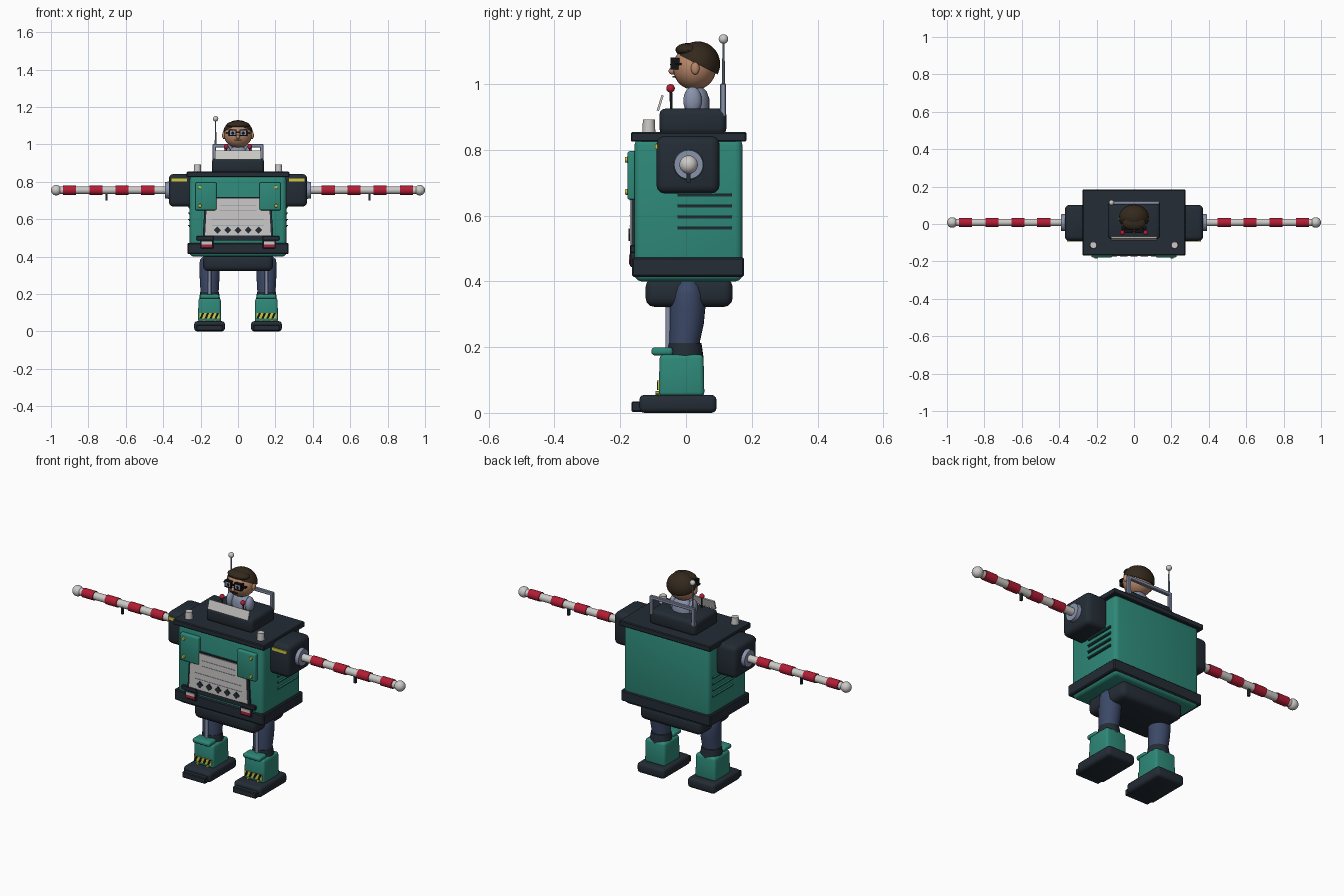
import bpy, bmesh, math
from mathutils import Vector, Matrix

if "Cube" in bpy.data.objects:
    bpy.data.objects.remove(bpy.data.objects["Cube"])


def mat(name, r, g, b):
    m = bpy.data.materials.new(name)
    m.diffuse_color = (r, g, b, 1)
    m.use_nodes = True
    m.node_tree.nodes["Principled BSDF"].inputs["Base Color"].default_value = m.diffuse_color
    return m


DARK = mat("charcoal", .017, .025, .035)
TEAL = mat("teal", .027, .25, .19)
BLUE = mat("denim blue", .045, .065, .135)
STEEL = mat("blue steel", .25, .29, .41)
WHITE = mat("light grey", .60, .59, .57)
RED = mat("red", .45, .012, .035)
YELLOW = mat("yellow", .62, .58, .05)
SKIN = mat("skin", .48, .24, .14)
HAIR = mat("dark brown", .034, .022, .012)
BLACK = mat("black", .006, .006, .008)


def finish(name, bm, m):
    bmesh.ops.recalc_face_normals(bm, faces=bm.faces)
    me = bpy.data.meshes.new(name)
    bm.to_mesh(me)
    bm.free()
    me.materials.append(m)
    ob = bpy.data.objects.new(name, me)
    bpy.context.collection.objects.link(ob)
    return ob


def box(name, m, x, y, z, bevel=0, taper=1, tilt=0, seg=3):
    """Box from (min, max) ranges; taper scales the top, tilt turns it about x."""
    bm = bmesh.new()
    bmesh.ops.create_cube(bm, size=1)
    for v in bm.verts:
        t = taper if v.co.z > 0 else 1
        v.co.x *= (x[1] - x[0]) * t
        v.co.y *= (y[1] - y[0]) * t
        v.co.z *= z[1] - z[0]
    if bevel:
        bmesh.ops.bevel(bm, geom=bm.edges[:], offset=bevel, segments=seg,
                        profile=.5, affect='EDGES')
    c = Vector([(a[0] + a[1]) / 2 for a in (x, y, z)])
    bm.transform(Matrix.Translation(c) @ Matrix.Rotation(tilt, 4, 'X'))
    return finish(name, bm, m)


def rod(name, m, a, b, r, r2=None, n=20):
    """Capped cylinder or cone from a to b."""
    a, b = Vector(a), Vector(b)
    bm = bmesh.new()
    bmesh.ops.create_cone(bm, cap_ends=True, segments=n, radius1=r,
                          radius2=r if r2 is None else r2, depth=(b - a).length)
    q = (b - a).to_track_quat('Z', 'Y').to_matrix().to_4x4()
    bm.transform(Matrix.Translation((a + b) / 2) @ q)
    return finish(name, bm, m)


def ball(name, m, c, r, cut=None):
    """Ellipsoid; cut = (point, normal) keeps the half along the normal."""
    bm = bmesh.new()
    bmesh.ops.create_uvsphere(bm, u_segments=24, v_segments=14, radius=1)
    r = (r, r, r) if isinstance(r, float) else r
    bm.transform(Matrix.Translation(c) @ Matrix.Diagonal((*r, 1)))
    if cut:
        g = bm.verts[:] + bm.edges[:] + bm.faces[:]
        bmesh.ops.bisect_plane(bm, geom=g, plane_co=cut[0], plane_no=cut[1], clear_inner=True)
        bmesh.ops.holes_fill(bm, edges=[e for e in bm.edges if e.is_boundary])
    return finish(name, bm, m)


def plate(name, m, pts, y0, y1):
    """Outline in x, z extruded along y."""
    bm = bmesh.new()
    f = bm.faces.new([bm.verts.new((p[0], y0, p[1])) for p in pts])
    ext = bmesh.ops.extrude_face_region(bm, geom=[f])['geom']
    for v in ext:
        if isinstance(v, bmesh.types.BMVert):
            v.co.y = y1
    return finish(name, bm, m)


def loft(name, m, rings, n=24):
    """Stacked ellipses given as (x, y, z, rx, ry)."""
    bm = bmesh.new()
    loops = [[bm.verts.new((x + rx * math.cos(2 * math.pi * i / n),
                            y + ry * math.sin(2 * math.pi * i / n), z)) for i in range(n)]
             for x, y, z, rx, ry in rings]
    for lo, hi in zip(loops, loops[1:]):
        for i in range(n):
            bm.faces.new((lo[i], lo[(i + 1) % n], hi[(i + 1) % n], hi[i]))
    bm.faces.new(loops[0])
    bm.faces.new(loops[-1])
    return finish(name, bm, m)


# Torso
box("body", TEAL, (-.258, .258), (-.157, .172), (.4, .835), .022)
box("lower_band", DARK, (-.27, .27), (-.164, .177), (.414, .473), .005, seg=1)
box("roof_plate", DARK, (-.275, .275), (-.168, .184), (.825, .854), .004, seg=1)
box("pelvis", DARK, (-.187, .187), (-.123, .142), (.322, .41), .028)
box("cockpit", DARK, (-.14, .14), (-.081, .123), (.845, .926), .02)

# Front hatch with frame, seams and diamond studs
plate("hatch_frame", DARK, [(-.19, .485), (.19, .485), (.176, .718), (-.176, .718)], -.15, -.166)
plate("hatch_panel", WHITE, [(-.176, .512), (.176, .512), (.165, .711), (-.165, .711)], -.15, -.170)
for z, w in ((.675, .1), (.645, .1), (.60, .14), (.568, .14)):
    box("hatch_seam", STEEL, (-w, w), (-.1715, -.165), (z - .0012, z + .0012))
for i in range(-2, 3):
    x, s = i * .055, .019
    plate("diamond_stud", DARK, [(x - s, .542), (x, .542 - s), (x + s, .542), (x, .542 + s)],
          -.165, -.175)

for s in (-1, 1):
    def sx(a, b):
        return tuple(sorted((s * a, s * b)))

    # Front flaps, bolts and lower lamps
    box("front_flap", TEAL, sx(.115, .228), (-.178, -.15), (.648, .796), .007)
    for z in (.77, .672):
        rod("flap_bolt", YELLOW, (s * .203, -.17, z), (s * .203, -.185, z), .011, .008, 12)
    box("lamp_bracket", DARK, sx(.13, .222), (-.171, -.15), (.487, .51), .003, seg=1)
    box("lamp_base", DARK, sx(.132, .2), (-.17, -.15), (.444, .49), .003, seg=1)
    box("lamp_white", WHITE, sx(.14, .194), (-.173, -.16), (.466, .482))
    box("lamp_red", RED, sx(.14, .194), (-.173, -.16), (.452, .466))

    # Side vents
    for i in range(4):
        z = .661 - .0335 * i
        box("side_vent", DARK, sx(.25, .2615), (-.026, .14), (z - .003, z + .004))
        box("vent_hood", TEAL, sx(.25, .267), (-.026, .14), (z + .003, z + .008))

    # Roof lamp
    rod("roof_lamp", WHITE, (s * .217, -.113, .85), (s * .217, -.113, .893), .02, .018, 12)

    # Shoulder and striped arm
    box("shoulder", DARK, sx(.24, .37), (-.09, .102), (.667, .842), .025)
    box("shoulder_stripe", YELLOW, sx(.272, .358), (-.094, -.085), (.802, .818))
    ay, az = .008, .755
    rod("shoulder_disc", STEEL, (s * .36, ay, az), (s * .39, ay, az), .047, .044, 24)
    rod("arm_pole", WHITE, (s * .38, ay, az), (s * .96, ay, az), .02)
    for x0, x1 in ((.446, .518), (.585, .655), (.725, .795), (.867, .935)):
        rod("arm_red_band", RED, (s * x0, ay, az), (s * x1, ay, az), .0245)
    ball("arm_tip", WHITE, (s * .972, ay, az), .028)
    box("arm_peg", DARK, sx(.697, .708), (.002, .014), (.7, .745))

    # Leg
    lx = s * .152
    loft("upper_leg", BLUE, [(lx, -.006, .18, .047, .045), (lx, -.004, .22, .049, .047),
                             (lx, .002, .27, .052, .052), (lx, .005, .32, .054, .054),
                             (lx, .006, .36, .055, .049), (lx, .006, .385, .05, .042),
                             (lx, .006, .4, .035, .03)])
    rod("piston", STEEL, (lx, -.054, .19), (lx, -.054, .335), .009)
    rod("knee_cuff", DARK, (lx, -.003, .165), (lx, -.003, .212), .057, .05, 24)

    def bx(h, dx=0):
        return (lx + dx - h, lx + dx + h)

    box("knee_pad", TEAL, bx(.052), (-.105, -.04), (.175, .199), .009)
    box("shin", TEAL, bx(.062), (-.083, .056), (.05, .178), .013, .96)
    # Hazard strip: yellow plate with slanted black bars
    box("hazard_plate", YELLOW, bx(.053), (-.087, -.079), (.07, .098))
    for i in range(4):
        x = lx - .053 + i * .0265
        plate("hazard_bar", BLACK, [(x, .07), (x + .012, .07), (x + .024, .098), (x + .012, .098)],
              -.08, -.0885)
    for x in (-.03, .03):
        rod("shin_bolt", YELLOW, (lx + x, -.08, .061), (lx + x, -.093, .061), .006, n=8)
    box("foot", DARK, bx(.082), (-.142, .093), (0, .055), .016)
    box("toe_plate", DARK, bx(.07), (-.166, -.12), (.003, .035), .004, seg=1)

    # Control lever
    rod("lever", DARK, (s * .063, -.045, .92), (s * .063, -.046, .985), .004, n=8)
    ball("lever_knob", RED, (s * .063, -.047, .987), .013)

    # Rollbar posts, pilot arms, ears and glasses
    box("rollbar_post", STEEL, sx(.117, .136), (.104, .122), (.9, 1.0), .003, seg=1)
    ball("pilot_arm", STEEL, (s * .057, .02, .95), (.02, .028, .042))
    ball("ear", SKIN, (s * .076, .028, 1.048), (.009, .013, .019))
    box("lens", STEEL, sx(.014, .044), (-.045, -.035), (1.048, 1.074))
    for z in (1.044, 1.075):
        box("glasses_rim", BLACK, sx(.008, .05), (-.047, -.03), (z, z + .006))
    for x in (.008, .044):
        box("glasses_side", BLACK, sx(x, x + .006), (-.047, -.02), (1.044, 1.08))
    ball("pupil", BLACK, (s * .028, -.044, 1.06), (.007, .004, .008))
    box("glasses_arm", BLACK, sx(.05, .066), (-.032, -.014), (1.058, 1.064))

# Cockpit fittings
box("rollbar_top", STEEL, (-.136, .136), (.104, .122), (.984, 1.002), .003, seg=1)
box("windshield", WHITE, (-.122, .122), (-.082, -.075), (.918, .967), tilt=-.3)
rod("antenna", STEEL, (-.12, .114, .99), (-.12, .114, 1.13), .005, .003, 10)
ball("antenna_tip", WHITE, (-.12, .114, 1.137), .0145)

# Pilot
loft("pilot_torso", STEEL, [(0, .033, .92, .055, .038), (0, .033, .955, .055, .038),
                            (0, .033, .978, .042, .03), (0, .033, .988, .025, .02)])
rod("neck", SKIN, (0, .03, .97), (0, .03, 1.01), .022)
ball("head", SKIN, (0, .026, 1.05), (.075, .066, .068))
ball("nose", SKIN, (0, -.04, 1.04), (.01, .013, .011))
box("moustache", HAIR, (-.02, .02), (-.041, -.02), (1.02, 1.025))
box("glasses_bridge", BLACK, (-.01, .01), (-.046, -.035), (1.062, 1.068))
ball("hair", HAIR, (0, .036, 1.061), (.08, .068, .069), ((0, .035, 1.06), Vector((0, .5, 1))))
ball("fringe", HAIR, (0, .006, 1.104), (.062, .038, .021))

# Smooth rounded parts, keep hard edges
for ob in bpy.context.scene.objects:
    ob.select_set(True)
    bpy.context.view_layer.objects.active = ob
bpy.ops.object.shade_smooth_by_angle(angle=math.radians(35))
